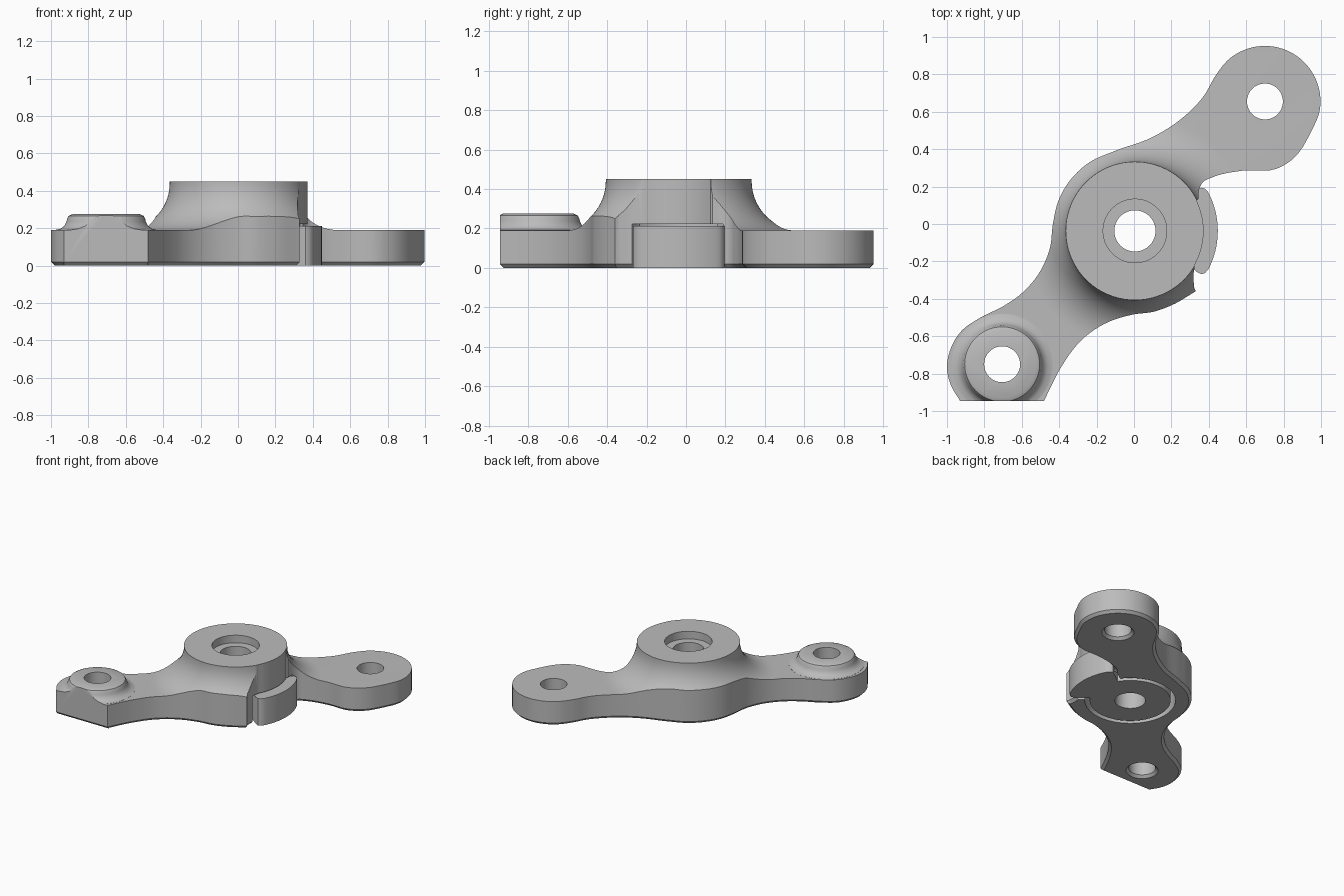
import bpy, bmesh, math
from mathutils import Vector
from mathutils.geometry import interpolate_bezier

cube = bpy.data.objects.get("Cube")
if cube:
    bpy.data.objects.remove(cube, do_unlink=True)

metal = bpy.data.materials.new("cast_grey")
metal.use_nodes = True
grey = (0.5, 0.5, 0.5, 1)
metal.diffuse_color = grey
metal.node_tree.nodes["Principled BSDF"].inputs["Base Color"].default_value = grey

HUB, BACK_EYE, FRONT_EYE = (0.005, -0.037), (0.70, 0.655), (-0.705, -0.75)


def arc(centre, r, start, end, steps):
    """Points along an arc, angles in degrees."""
    angles = [math.radians(start + (end - start) * i / steps) for i in range(steps + 1)]
    return [(centre[0] + r * math.cos(a), centre[1] + r * math.sin(a)) for a in angles]


def smooth_path(points, steps=6):
    """Smooth curve through the points."""
    pts = [Vector((x, y, 0)) for x, y in points]
    tangents = []
    for i, p in enumerate(pts):
        t = Vector()
        for a, b in ((i - 1, i), (i, i + 1)):
            if a >= 0 and b < len(pts):
                d = pts[b] - pts[a]
                t += d / d.length_squared
        tangents.append(t.normalized())
    out = []
    for i in range(len(pts) - 1):
        a, b = pts[i], pts[i + 1]
        h = (b - a).length / 3
        seg = interpolate_bezier(a, a + tangents[i] * h, b - tangents[i + 1] * h, b, steps + 1)
        out += [(v.x, v.y) for v in seg[:-1]]
    return out + [points[-1]]


def inset(points, amount):
    """Move a counter-clockwise outline inwards."""
    out = []
    for i, p in enumerate(points):
        a, b = points[i - 1], points[(i + 1) % len(points)]
        d = (Vector(b) - Vector(a)).normalized()
        out.append((p[0] - d.y * amount, p[1] + d.x * amount))
    return out


def loft(name, sections):
    """Solid from equal outlines stacked at heights: [(outline, z), ...]."""
    bm = bmesh.new()
    rings = [[bm.verts.new((x, y, z)) for x, y in pts] for pts, z in sections]
    n = len(rings[0])
    for low, high in zip(rings, rings[1:]):
        for i in range(n):
            j = (i + 1) % n
            bm.faces.new((low[i], low[j], high[j], high[i]))
    bm.faces.new(rings[0][::-1])
    bm.faces.new(rings[-1])
    mesh = bpy.data.meshes.new(name)
    bm.to_mesh(mesh)
    bm.free()
    mesh.materials.append(metal)
    obj = bpy.data.objects.new(name, mesh)
    bpy.context.collection.objects.link(obj)
    return obj


def turned(name, centre, profile, sides=96):
    """Round solid from (radius, z) pairs."""
    return loft(name, [(arc(centre, r, 0, 360, sides)[:-1], z) for r, z in profile])


def activate(obj):
    bpy.ops.object.select_all(action="DESELECT")
    obj.select_set(True)
    bpy.context.view_layer.objects.active = obj


def combine(obj, other, operation):
    activate(obj)
    mod = obj.modifiers.new(operation, "BOOLEAN")
    mod.operation, mod.object, mod.solver = operation, other, "EXACT"
    bpy.ops.object.modifier_apply(modifier=mod.name)
    bpy.data.objects.remove(other, do_unlink=True)


# Plan outline of the arm, counter-clockwise from the side notch
back_edge = smooth_path(
    [(0.345, 0.135), (0.348, 0.185), (0.37, 0.225), (0.42, 0.25), (0.58, 0.285),
     (0.76, 0.295), (0.84, 0.34), (0.95, 0.5)]
    + arc(BACK_EYE, 0.297, -8, 150, 8)
    + [(0.37, 0.68), (0.25, 0.56), (0.1, 0.465)]
    + arc(HUB, 0.44, 105, 175, 4)
    + [(-0.45, -0.13), (-0.5, -0.25), (-0.6, -0.37), (-0.7, -0.44), (-0.82, -0.5),
       (-0.93, -0.58), (-0.985, -0.68), (-1, -0.76), (-0.98, -0.86), (-0.93, -0.945)])
front_edge = smooth_path(
    [(-0.48, -0.945), (-0.44, -0.86), (-0.38, -0.75), (-0.28, -0.62), (-0.16, -0.535),
     (0, -0.483), (0.1, -0.47), (0.2, -0.435), (0.33, -0.36)])
notch = smooth_path([(0.322, -0.34), (0.318, -0.28), (0.325, -0.22)]) + arc(HUB, 0.367, -28, 26, 14)
outline = back_edge + front_edge + notch

# Slab with a flared hub and a rounded front boss, trimmed to the outline
flare = [(0.62 + 0.25 * math.cos(a), 0.44 + 0.25 * math.sin(a))
         for a in (math.radians(270 - 90 * i / 14) for i in range(15))]
arm = turned("arm", HUB, [(2, -0.1), (2, 0.19)] + flare + [(0.37, 0.45)], 120)
boss_profile = [(0.27, 0.12), (0.27, 0.191), (0.245, 0.197), (0.225, 0.211), (0.212, 0.235),
                (0.209, 0.25), (0.2, 0.266), (0.18, 0.275)]
combine(arm, turned("front_boss", FRONT_EYE, boss_profile), "UNION")
trim = loft("trim", [(inset(outline, 0.02), 0), (outline, 0.02), (outline, 0.7)])
combine(arm, trim, "INTERSECT")

# Underside pocket, opening towards the notch
pocket = arc(HUB, 0.325, 37, 323, 72) + arc(HUB, 0.41, -37, 37, 20)
combine(arm, loft("pocket", [(pocket, -0.1), (pocket, 0.222)]), "DIFFERENCE")

# Bores
combine(arm, turned("hub_bore", HUB, [(0.11, -0.1), (0.11, 0.39), (0.17, 0.39), (0.17, 0.7)]), "DIFFERENCE")
for eye in (BACK_EYE, FRONT_EYE):
    bore = turned("eye_bore", eye, [(0.125, -0.01), (0.096, 0.02), (0.096, 0.7)], 64)
    combine(arm, bore, "DIFFERENCE")

# Disc with a stop tab, seated in the pocket
tab = ([(0.4, -33.5), (0.425, -33), (0.437, -31)], [(0.437, 31), (0.425, 33), (0.4, 33.5)])
corners = [[arc(HUB, r, a, a, 1)[0] for r, a in side] for side in tab]
disc_plan = arc(HUB, 0.29, 32, 328, 72) + corners[0] + arc(HUB, 0.443, -28, 28, 20) + corners[1]
disc = loft("stop_disc", [(disc_plan, 0), (disc_plan, 0.212)])
combine(disc, turned("disc_bore", HUB, [(0.11, -0.1), (0.11, 0.7)]), "DIFFERENCE")

for part in (arm, disc):
    activate(part)
    bpy.ops.object.shade_smooth_by_angle(angle=math.radians(28))
